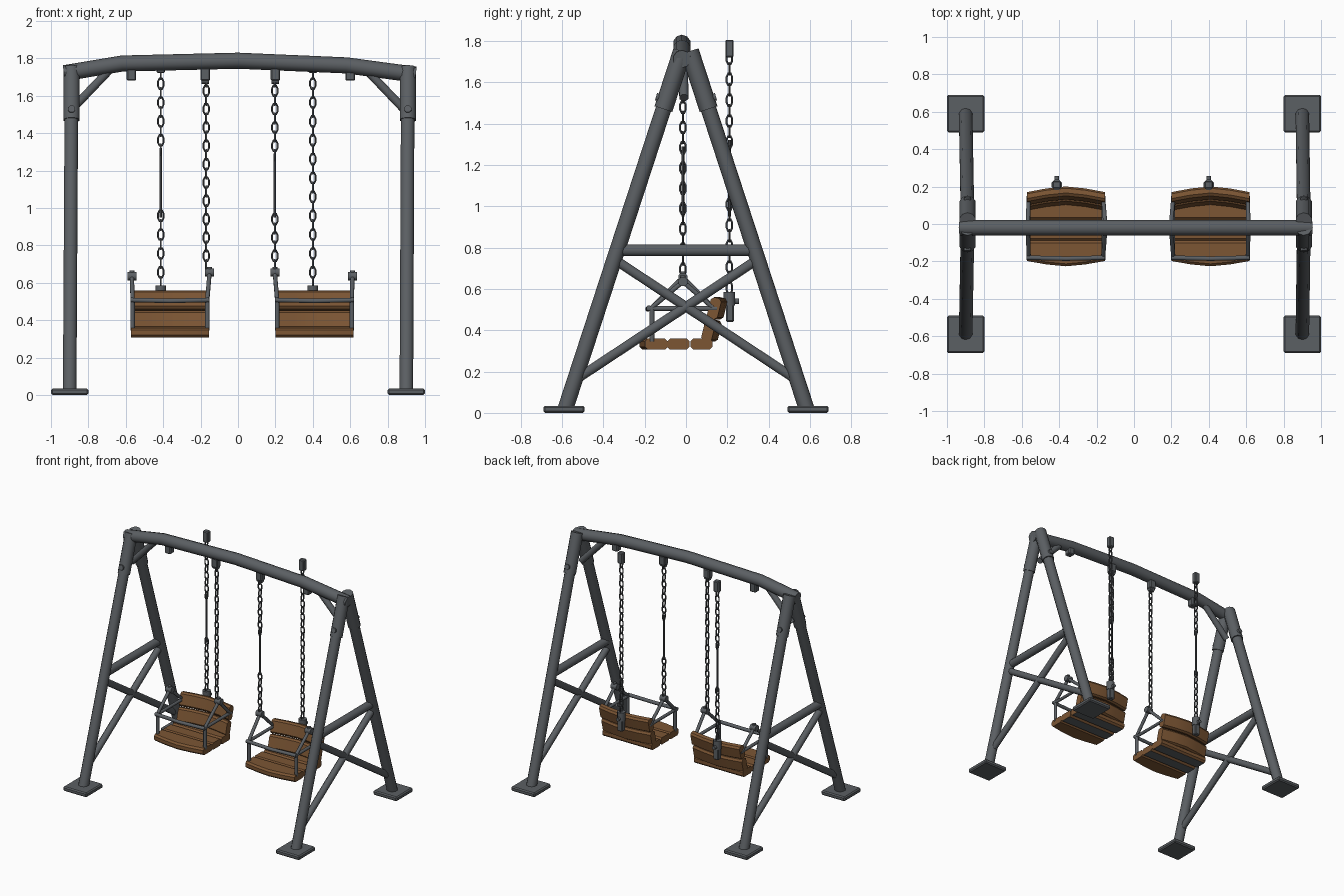
import bpy, bmesh, math
from mathutils import Vector, Matrix

if "Cube" in bpy.data.objects:
    bpy.data.objects.remove(bpy.data.objects["Cube"])

def mat(name, c):
    m = bpy.data.materials.new(name)
    m.diffuse_color = (*c, 1)
    m.use_nodes = True
    m.node_tree.nodes["Principled BSDF"].inputs["Base Color"].default_value = m.diffuse_color
    return m

STEEL = mat("grey steel", (0.105, 0.115, 0.125))
WOOD = mat("brown wood", (0.20, 0.092, 0.034))
CHAIN = mat("dark chain", (0.075, 0.08, 0.087))

def finish(bm, name, *mats, angle=50):
    bmesh.ops.recalc_face_normals(bm, faces=bm.faces)
    me = bpy.data.meshes.new(name)
    bm.to_mesh(me)
    bm.free()
    for m in mats:
        me.materials.append(m)
    ob = bpy.data.objects.new(name, me)
    bpy.context.collection.objects.link(ob)
    bpy.ops.object.select_all(action='DESELECT')
    ob.select_set(True)
    bpy.context.view_layer.objects.active = ob
    bpy.ops.object.shade_smooth_by_angle(angle=math.radians(angle))
    return ob

def sweep(bm, pts, r, sides=8, closed=False, ref=None):
    """Round tube along a list of points."""
    pts = [Vector(p) for p in pts]
    n, rings = len(pts), []
    for i, p in enumerate(pts):
        a = pts[i - 1] if (closed or i) else p
        b = pts[(i + 1) % n] if (closed or i < n - 1) else p
        t = (b - a).normalized()
        up = ref or (Vector((0, 1, 0)) if abs(t.z) > 0.95 else Vector((0, 0, 1)))
        s = t.cross(up).normalized()
        w = s.cross(t)
        rings.append([bm.verts.new(p + r * (s * math.cos(k) + w * math.sin(k)))
                      for k in [2 * math.pi * (j + 0.5) / sides for j in range(sides)]])
    for i in range(n if closed else n - 1):
        A, B = rings[i], rings[(i + 1) % n]
        for j in range(sides):
            k = (j + 1) % sides
            bm.faces.new((A[j], A[k], B[k], B[j]))
    if not closed:
        bm.faces.new(rings[0])
        bm.faces.new(rings[-1])

def tube(name, pts, r, sides=8, m=STEEL):
    bm = bmesh.new()
    sweep(bm, pts, r, sides)
    return finish(bm, name, m)

def block(name, c, size, bevel=0.006):
    bm = bmesh.new()
    bmesh.ops.create_cube(bm, size=1, matrix=Matrix.Translation(c) @ Matrix.Diagonal((*size, 1)))
    bmesh.ops.bevel(bm, geom=bm.edges[:], offset=bevel, segments=1, affect='EDGES')
    return finish(bm, name, STEEL, angle=30)

# ---- frame ----
tube("top_beam", [(-0.93, -0.02, 1.72), (-0.62, -0.02, 1.772), (0, -0.02, 1.787),
                  (0.58, -0.02, 1.762), (0.95, -0.02, 1.712)], 0.043, 10)

def leg_y(z):
    return 0.59 - 0.327 * z

for sx, side in ((-1, "left"), (1, "right")):
    x = 0.9 * sx
    xt = -0.89 if sx < 0 else 0.908
    for sy, end in ((-1, "front"), (1, "back")):
        nm = f"{side}_{end}"
        block(nm + "_foot_plate", (x, 0.59 * sy, 0.017), (0.2, 0.2, 0.034), 0.008)
        tube(nm + "_leg", [(x, leg_y(0.015) * sy, 0.015), (xt, leg_y(1.7) * sy, 1.7)], 0.038, 10)
        tube(nm + "_leg_sleeve", [(xt, leg_y(1.47) * sy, 1.47), (xt, leg_y(1.75) * sy, 1.75)], 0.045, 10)
        y = leg_y(1.52) * sy
        tube(nm + "_bolt", [(xt, y, 1.515), (xt, y + 0.052 * sy, 1.53)], 0.02)
        # crossing braces, lower leg to opposite upper leg
        tube(nm + "_cross_brace", [(x, 0.52 * sy, 0.17), (x, -0.335 * sy, 0.735)], 0.025)
    tube(side + "_cross_bar", [(x, -0.33, 0.787), (x, 0.33, 0.787)], 0.031)
    tube(side + "_corner_brace", [(0.89 * sx, -0.01, 1.525), (0.68 * sx, -0.015, 1.745)], 0.024)

# ---- seats ----
def slat(name, cx, cy, cz, w, t, ang=0.0, bow_front=0.0, bow_back=0.0, under=False):
    """Rounded board running along x, bowed in plan."""
    bm = bmesh.new()
    b = 0.013
    prof = [(-w/2, -t/2 + b), (-w/2 + b, -t/2), (w/2 - b, -t/2), (w/2, -t/2 + b),
            (w/2, t/2 - b), (w/2 - b, t/2), (-w/2 + b, t/2), (-w/2, t/2 - b)]
    rings = []
    for u in (-1, -0.5, 0, 0.5, 1):
        k = 1 - abs(u) ** 1.5
        ring = []
        for a, c in prof:
            y = a * math.cos(ang) - c * math.sin(ang)
            z = a * math.sin(ang) + c * math.cos(ang)
            y += (bow_front if a < 0 else bow_back) * k
            ring.append(bm.verts.new((cx + 0.208 * u, cy + y, cz + z)))
        rings.append(ring)
    for A, B in zip(rings, rings[1:]):
        for j in range(8):
            f = bm.faces.new((A[j], A[(j + 1) % 8], B[(j + 1) % 8], B[j]))
            f.material_index = 1 if under and j == 1 else 0
    bm.faces.new(rings[0])
    bm.faces.new(rings[-1])
    finish(bm, name, WOOD, STEEL, angle=40)

for cx, side in ((-0.364, "left"), (0.409, "right")):
    slat(side + "_seat_front_slat", cx, -0.143, 0.333, 0.11, 0.052, bow_front=-0.028)
    slat(side + "_seat_middle_slat", cx, -0.037, 0.333, 0.108, 0.052, under=True)
    slat(side + "_seat_rear_slat", cx, 0.075, 0.333, 0.108, 0.052, under=True)
    lean = math.radians(76)
    slat(side + "_lower_back_slat", cx, 0.108, 0.398, 0.104, 0.052, lean, 0.03, 0.03)
    slat(side + "_upper_back_slat", cx, 0.136, 0.506, 0.104, 0.052, lean, 0.03, 0.03)
    # cage around the seat
    tube(side + "_front_guard_bar", [(cx - 0.21, -0.18, 0.508), (cx, -0.185, 0.503),
                                     (cx + 0.21, -0.18, 0.508)], 0.013)
    for s, end in ((-1, "outer" if cx < 0 else "inner"), (1, "inner" if cx < 0 else "outer")):
        x = cx + 0.2 * s
        nm = f"{side}_seat_{end}"
        tube(nm + "_arm_bar", [(x, -0.185, 0.505), (x, 0.15, 0.505)], 0.012)
        tube(nm + "_post", [(x, -0.165, 0.345), (x, -0.165, 0.505)], 0.013)
        zt = 0.655 if end == "inner" else 0.635
        xa = x + (0.012 if s * cx < 0 else 0.003) * s
        for yy, e in ((-0.165, "front"), (0.13, "back")):
            tube(f"{nm}_{e}_hanger_rod", [(x, yy, 0.51), (xa, -0.015, zt)], 0.012)
        tube(nm + "_hanger_knuckle", [(xa - 0.024, -0.015, zt), (xa + 0.024, -0.015, zt)], 0.024)
        tube(nm + "_hanger_pin", [(xa, -0.015, zt - 0.02), (xa, -0.015, zt + 0.03)], 0.014)

# ---- chains ----
def chain(name, x, y, z0, z1, rod=None):
    bm = bmesh.new()
    n = round((z1 - z0) / 0.05)
    step = (z1 - z0) / n
    for i in range(n):
        z = z0 + (i + 0.5) * step
        if rod and rod[0] < z < rod[1]:
            continue
        flat = Vector((0, 1, 0)) if i % 2 else Vector((1, 0, 0))
        d = Vector((1, 0, 0)) if i % 2 else Vector((0, 1, 0))
        pts = []
        for k in range(8):
            a = 2 * math.pi * (k + 0.5) / 8
            pts.append(Vector((x, y, z)) + d * 0.014 * max(-1, min(1, 1.15 * math.cos(a)))
                       + Vector((0, 0, 0.031 * math.sin(a))))
        sweep(bm, pts, 0.0055, 5, True, flat)
    if rod:
        sweep(bm, [(x, y, rod[0] - 0.02), (x, y, rod[1] + 0.02)], 0.007, 6)
    finish(bm, name, CHAIN)

chain("left_inner_chain", -0.17, -0.015, 0.67, 1.70)
chain("right_inner_chain", 0.197, -0.015, 0.67, 1.70, (0.97, 1.27))
chain("left_rear_chain", -0.413, 0.21, 0.58, 1.74, (0.97, 1.30))
chain("right_rear_chain", 0.4, 0.21, 0.58, 1.74)

# sockets and end caps of the rear chains
for x, side in ((-0.413, "left"), (0.4, "right")):
    block(side + "_rear_chain_top_cap", (x, 0.21, 1.763), (0.045, 0.04, 0.085))
    tube(side + "_rear_chain_socket", [(x, 0.21, 0.52), (x, 0.21, 0.585)], 0.03)
    block(side + "_rear_chain_bracket", (x, 0.213, 0.485), (0.045, 0.038, 0.09))
    tube(side + "_rear_chain_bolt", [(x, 0.2, 0.54), (x, 0.256, 0.54)], 0.014)

# clamps under the beam
for x, nm in ((-0.57, "left_outer"), (-0.175, "left_inner"), (0.2, "right_inner"), (0.6, "right_outer")):
    block(nm + "_beam_clamp", (x, -0.015, 1.715), (0.05, 0.05, 0.07))
    if "inner" in nm:
        tube(nm + "_beam_eye", [(x - 0.02, -0.015, 1.682), (x + 0.02, -0.015, 1.682)], 0.02)
